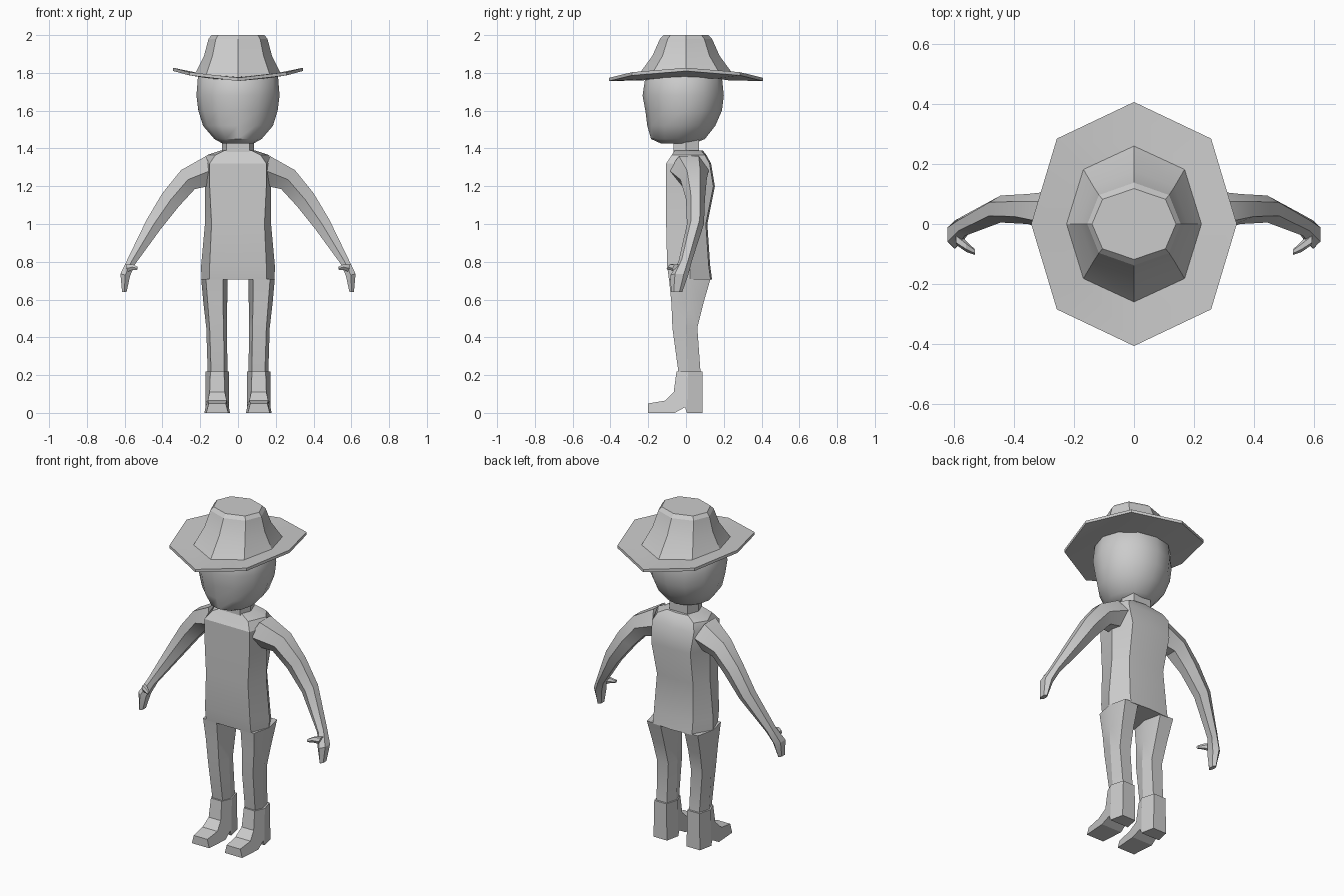
import bpy, bmesh
from math import sin, cos, pi
from mathutils import Vector

cube = bpy.data.objects.get("Cube")
if cube:
    bpy.data.objects.remove(cube)

grey = bpy.data.materials.new("plain grey")
grey.use_nodes = True
grey.diffuse_color = (0.6, 0.6, 0.6, 1)
grey.node_tree.nodes["Principled BSDF"].inputs["Base Color"].default_value = (0.6, 0.6, 0.6, 1)


def finish(bm, name, angle):
    """Turn a bmesh into a named object, smooth below the given angle."""
    bmesh.ops.recalc_face_normals(bm, faces=bm.faces)
    mesh = bpy.data.meshes.new(name)
    bm.to_mesh(mesh)
    bm.free()
    mesh.materials.append(grey)
    obj = bpy.data.objects.new(name, mesh)
    bpy.context.collection.objects.link(obj)
    bpy.ops.object.select_all(action='DESELECT')
    obj.select_set(True)
    bpy.context.view_layer.objects.active = obj
    bpy.ops.object.shade_smooth_by_angle(angle=angle)
    return obj


def loft(name, rings, angle=0.5):
    """Skin a list of point rings and cap both ends."""
    bm = bmesh.new()
    loops = [[bm.verts.new(p) for p in ring] for ring in rings]
    for a, b in zip(loops, loops[1:]):
        n = len(a)
        for i in range(n):
            j = (i + 1) % n
            bm.faces.new((a[i], a[j], b[j], b[i]))
    bm.faces.new(loops[0])
    bm.faces.new(loops[-1])
    return finish(bm, name, angle)


def oval(z, half, front, back, sides=12):
    mid, depth = (front + back) / 2, (back - front) / 2
    return [(half * sin(2 * pi * i / sides), mid - depth * cos(2 * pi * i / sides), z)
            for i in range(sides)]


def hexagon(z, cx, half, front_half, front, mid, back):
    return [(cx - front_half, front, z), (cx + front_half, front, z), (cx + half, mid, z),
            (cx + front_half, back, z), (cx - front_half, back, z), (cx - half, mid, z)]


def tube(name, stations):
    """Six-sided limb; station = centre, thickness across, half depth."""
    rings = []
    centres = [Vector(s[0]) for s in stations]
    for i, (c, thick, depth) in enumerate(stations):
        c = centres[i]
        t = centres[min(i + 1, len(centres) - 1)] - centres[max(i - 1, 0)]
        v = Vector((0, 1, 0))
        u = t.cross(v).normalized()
        rings.append([c + u * (a * thick) + v * (b * depth) for a, b in
                      ((0, -1), (1, -.5), (1, .5), (0, 1), (-1, .5), (-1, -.5))])
    return loft(name, rings)


# Head and neck
loft("head", [oval(*r) for r in (
    (1.425, .08, -.13, .04), (1.45, .125, -.185, .10), (1.52, .185, -.205, .155),
    (1.6, .21, -.215, .19), (1.68, .22, -.23, .2), (1.78, .212, -.215, .19),
    (1.87, .12, -.13, .12))], 0.8)
loft("neck", [hexagon(z, 0, .085, .06, -.065, 0, .07) for z in (1.36, 1.46)])


# Hat with upturned sides
def hat_ring(ax, ay, z, curl=0.0):
    corner = ((0, 1), (.75, .7), (1, 0), (.75, -.7), (0, -1), (-.75, -.7), (-1, 0), (-.75, .7))
    return [(x * ax, y * ay, z + curl * (x * ax) ** 2) for x, y in corner]


loft("hat", [hat_ring(*r) for r in (
    (.2, .23, 1.76, .45), (.343, .407, 1.757, .45), (.343, .407, 1.774, .45),
    (.225, .26, 1.778, .45), (.18, .178, 1.89), (.156, .138, 1.98),
    (.14, .118, 2.0))], 0.3)


# Torso
def torso_ring(z, front_x, side_x, back_x, front, mid, back):
    return [(0, front, z), (front_x, front, z), (side_x, mid, z), (back_x, back, z),
            (0, back + .008, z), (-back_x, back, z), (-side_x, mid, z), (-front_x, front, z)]


loft("torso", [torso_ring(*r) for r in (
    (1.39, .07, .09, .07, -.06, .02, .08), (1.365, .12, .165, .12, -.075, .03, .1),
    (1.32, .15, .18, .14, -.105, .02, .125), (1.2, .15, .175, .13, -.105, .02, .145),
    (1.0, .14, .175, .12, -.105, .02, .105), (.78, .15, .195, .13, -.1, .02, .12),
    (.705, .15, .194, .13, -.09, .02, .13))])


# Boot: side outline split at the ankle seam, with a half width per point
def boot(name, cx):
    seam_top, seam_low = (.01, .22, .062), (.005, 0, .062)
    back = [(.088, .22, .04), (.088, 0, .045)]
    front = [(-.005, .03, .062), (-.06, 0, .068), (-.2, 0, .058), (-.2, .05, .045),
             (-.11, .065, .05), (-.065, .11, .04), (-.05, .22, .036)]
    outline = [seam_top] + back + [seam_low] + front
    bm = bmesh.new()
    sides = [[bm.verts.new((cx + s * w, y, z)) for y, z, w in outline] for s in (-1, 1)]
    seam = len(back) + 1
    for side in sides:
        bm.faces.new(side[:seam + 1])
        bm.faces.new([side[0]] + side[seam:])
    a, b = sides
    for i in range(len(outline)):
        j = (i + 1) % len(outline)
        bm.faces.new((a[i], a[j], b[j], b[i]))
    finish(bm, name, 0.4)


# Limbs on both sides
for label, s in (("left", 1), ("right", -1)):
    tube(label + "_arm", [
        ((s * .14, .015, 1.285), .08, .105), ((s * .265, .04, 1.235), .062, .07),
        ((s * .355, .05, 1.13), .056, .05), ((s * .445, .05, 1.0), .045, .045),
        ((s * .565, -.005, .8), .024, .035), ((s * .597, -.035, .73), .026, .047),
        ((s * .602, -.05, .64), .012, .03)])
    tube(label + "_thumb", [
        ((s * .59, -.05, .765), .02, .022), ((s * .56, -.075, .772), .015, .018),
        ((s * .532, -.093, .765), .008, .01)])
    loft(label + "_leg", [hexagon(z, s * cx, *rest) for z, cx, *rest in (
        (.71, .125, .07, .045, -.09, .02, .13), (.58, .12, .063, .04, -.077, .01, .092),
        (.45, .113, .055, .037, -.072, 0, .06), (.2, .108, .052, .034, -.038, .01, .078))])
    boot(label + "_boot", s * .11)
